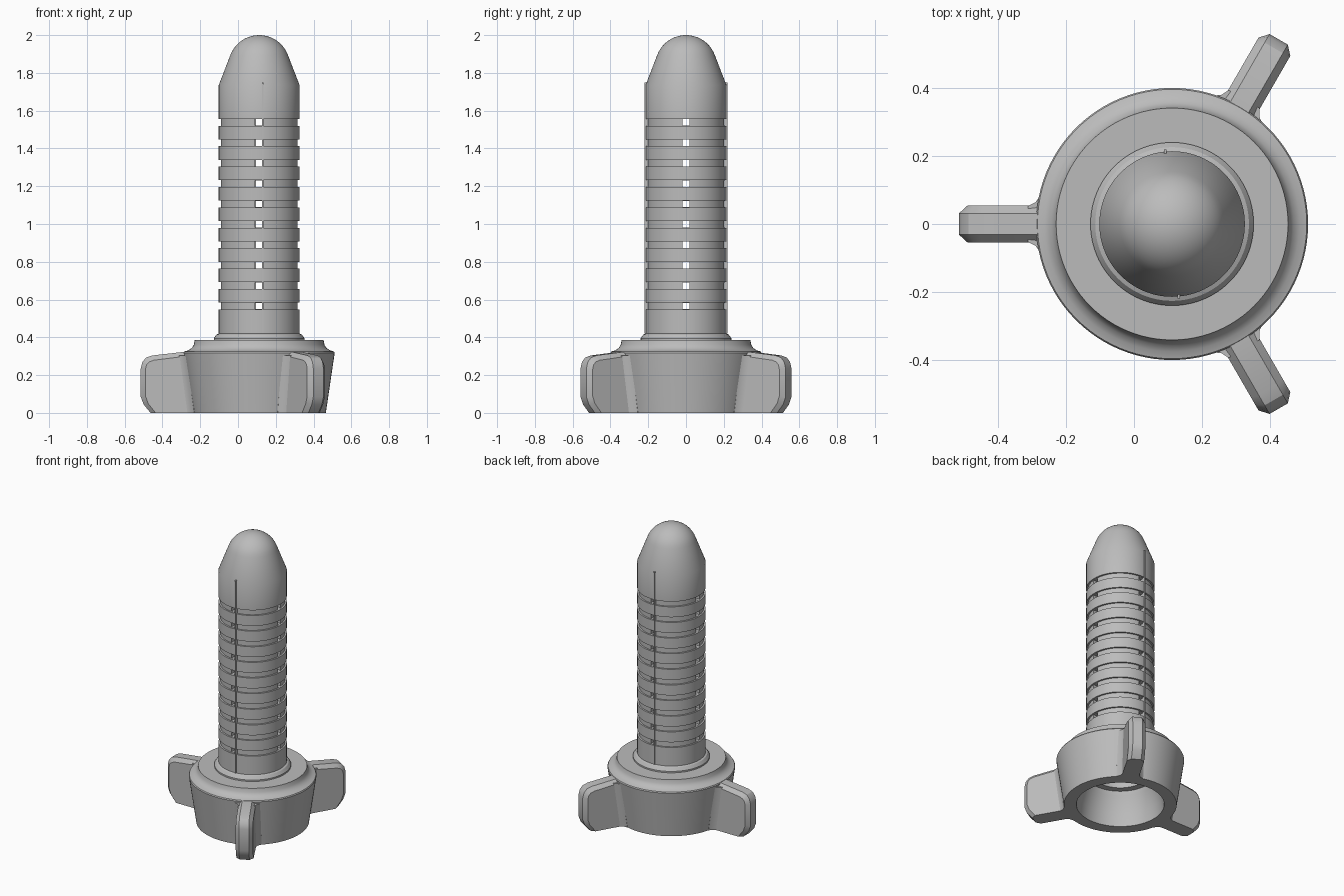
import bpy, bmesh, math
from mathutils import Matrix, Vector

if "Cube" in bpy.data.objects:
    bpy.data.objects.remove(bpy.data.objects["Cube"])

CX = 0.112                      # shared axis of tube and nut
SEG = 96
grey = bpy.data.materials.new("grey plastic")
grey.diffuse_color = (0.5, 0.5, 0.5, 1)
grey.use_nodes = True
grey.node_tree.nodes["Principled BSDF"].inputs["Base Color"].default_value = grey.diffuse_color


def finish(name, bm, smooth=True):
    bmesh.ops.recalc_face_normals(bm, faces=bm.faces)
    me = bpy.data.meshes.new(name)
    bm.to_mesh(me)
    bm.free()
    ob = bpy.data.objects.new(name, me)
    bpy.context.collection.objects.link(ob)
    me.materials.append(grey)
    if smooth:
        shade(ob)
    return ob


def shade(ob):
    bpy.ops.object.select_all(action='DESELECT')
    ob.select_set(True)
    bpy.context.view_layer.objects.active = ob
    bpy.ops.object.shade_smooth_by_angle(angle=math.radians(28))


def lathe(name, profile, closed):
    """Revolve an (r, z) profile about the axis; r = 0 makes a pole."""
    bm = bmesh.new()
    rings = []
    for r, z in profile:
        if r == 0:
            rings.append([bm.verts.new((CX, 0, z))] * SEG)
        else:
            rings.append([bm.verts.new((CX + r * math.cos(2 * math.pi * i / SEG),
                                        r * math.sin(2 * math.pi * i / SEG), z))
                          for i in range(SEG)])
    pairs = list(zip(rings, rings[1:]))
    if closed:
        pairs.append((rings[-1], rings[0]))
    for a, b in pairs:
        for i in range(SEG):
            j = (i + 1) % SEG
            bm.faces.new(list(dict.fromkeys((a[i], a[j], b[j], b[i]))))
    return finish(name, bm)


def loft(name, loops, matrix):
    """Skin matching loops and cap both ends."""
    bm = bmesh.new()
    rows = [[bm.verts.new(matrix @ Vector(p)) for p in loop] for loop in loops]
    n = len(rows[0])
    for a, b in zip(rows, rows[1:]):
        for i in range(n):
            j = (i + 1) % n
            bm.faces.new((a[i], a[j], b[j], b[i]))
    bm.faces.new(rows[0])
    bm.faces.new(rows[-1])
    return finish(name, bm)


def add_box(bm, centre, size):
    bmesh.ops.create_cube(bm, size=1, matrix=Matrix.Translation(centre)
                          @ Matrix.Diagonal((*size, 1)))


# Slotted tube: domed tip, conical shoulder, grooves, collar, hollow bore
R, BORE, GROOVE = 0.214, 0.172, 0.203
slots = [1.538 - 0.108 * i for i in range(10)]
tube = [(0, 2.0)]
for k in range(1, 11):
    a = math.radians(7.05 * k)
    tube.append((0.163 * math.sin(a), 1.837 + 0.163 * math.cos(a)))
tube += [(R, 1.735)]
for z in slots:
    tube += [(R, z + 0.018), (GROOVE, z + 0.018), (GROOVE, z - 0.018), (R, z - 0.018)]
tube += [(R, 0.42), (0.226, 0.415), (0.24, 0.395), (0.24, 0.38), (0.215, 0.38),
         (0.215, 0.22), (BORE, 0.22), (BORE, 1.70), (0.12, 1.86), (0.07, 1.92), (0, 1.935)]
tube_ob = lathe("slotted_tube", tube, False)

# Narrow windows through the wall on four sides of every groove
for axis, size in (("x", (1, 0.036, 0.034)), ("y", (0.036, 1, 0.034))):
    bm = bmesh.new()
    for z in slots:
        add_box(bm, (CX - 0.003, 0, z), size)
    cutter = finish("window_cutter_" + axis, bm, False)
    cutter.hide_render = True
    mod = tube_ob.modifiers.new("windows", 'BOOLEAN')
    mod.operation, mod.solver, mod.object = 'DIFFERENCE', 'EXACT', cutter
    bpy.context.view_layer.objects.active = tube_ob
    bpy.ops.object.modifier_apply(modifier=mod.name)
    bpy.data.objects.remove(cutter)
shade(tube_ob)

# Fine mould seams down the front and back of the tube
for name, side in (("front_seam", -1), ("back_seam", 1)):
    bm = bmesh.new()
    add_box(bm, (CX - side * 0.02, side * 0.207, 1.085), (0.008, 0.024, 1.33))
    finish(name, bm, False)

# Tapered nut with a waisted shoulder and an open underside
lathe("nut_body", [(0.353, 0), (0.40, 0.318), (0.396, 0.325), (0.375, 0.331),
                   (0.357, 0.343), (0.346, 0.36), (0.341, 0.385), (0.214, 0.385),
                   (0.214, 0.24), (0.235, 0.20), (0.265, 0.08), (0.275, 0)], True)

# Three chamfered wings with flared roots
edge = [(0.31, 0), (0.575, 0), (0.612, 0.045), (0.627, 0.085), (0.627, 0.235),
        (0.618, 0.27), (0.598, 0.293), (0.565, 0.304), (0.39, 0.324), (0.31, 0.324)]
inset = [(0.31, 0), (0.548, 0), (0.588, 0.05), (0.602, 0.09), (0.602, 0.23),
         (0.596, 0.254), (0.582, 0.27), (0.558, 0.279), (0.39, 0.30), (0.31, 0.30)]
for n, deg in enumerate((60, 180, 300), 1):
    m = Matrix.Translation((CX, 0, 0)) @ Matrix.Rotation(math.radians(deg), 4, 'Z')
    loft(f"wing_{n}", [[(r, t, z) for r, z in prof] for t, prof in
                       ((-0.054, inset), (-0.031, edge), (0.031, edge), (0.054, inset))], m)
    rows = []
    for r, z in ((0.352, 0), (0.394, 0.305)):
        rows.append([(r - 0.03, -0.085, z), (r - 0.008, -0.085, z), (r + 0.008, -0.064, z),
                     (r + 0.03, -0.053, z), (r + 0.03, 0.053, z), (r + 0.008, 0.064, z),
                     (r - 0.008, 0.085, z), (r - 0.03, 0.085, z)])
    loft(f"wing_root_{n}", rows, m)
